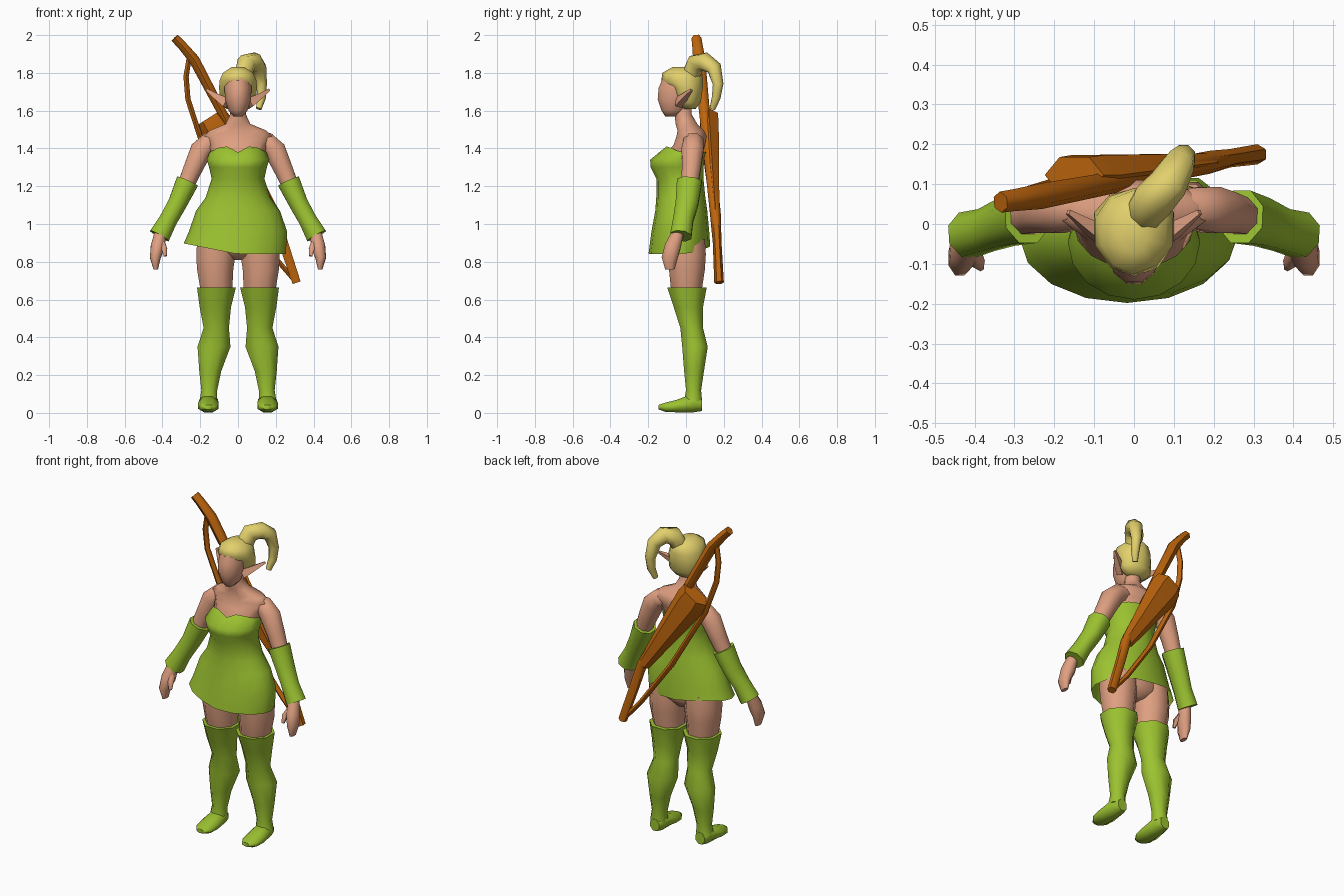
import bpy
import bmesh
from math import cos, sin, pi, radians
from mathutils import Vector

default_cube = bpy.data.objects.get("Cube")
if default_cube:
    bpy.data.objects.remove(default_cube, do_unlink=True)


def make_material(name, red, green, blue):
    material = bpy.data.materials.new(name)
    material.use_nodes = True
    colour = (red, green, blue, 1)
    material.diffuse_color = colour
    shader = material.node_tree.nodes["Principled BSDF"]
    shader.inputs["Base Color"].default_value = colour
    shader.inputs["Roughness"].default_value = .8
    return material


skin = make_material("warm skin", .74, .35, .22)
cloth = make_material("leaf green cloth", .33, .54, .03)
blonde = make_material("blonde hair", .76, .63, .15)
wood = make_material("orange brown wood", .51, .13, .004)

X, Y, Z = Vector((1, 0, 0)), Vector((0, 1, 0)), Vector((0, 0, 1))
HORIZONTAL = (X, Y)
UPRIGHT = (X, Z)


def path_frame(centres, index):
    """Cross-section axes at right angles to a path."""
    before = centres[max(index - 1, 0)]
    after = centres[min(index + 1, len(centres) - 1)]
    tangent = (after - before).normalized()
    across = tangent.cross(Y).normalized()
    return across, across.cross(tangent)


def loft(name, sections, material, sides=8, frame=None, turn=.5, capped=True, angle=60):
    """Skin a row of elliptical sections (x, y, z, half width, half depth)."""
    bm = bmesh.new()
    centres = [Vector(section[:3]) for section in sections]
    grow = 1 / cos(pi / sides)
    rings = []
    for index, section in enumerate(sections):
        across, deep = frame or path_frame(centres, index)
        width, depth = section[3] * grow, section[-1] * grow
        ring_verts = []
        for step in range(sides):
            turned = 2 * pi * (step + turn) / sides
            offset = across * width * cos(turned) + deep * depth * sin(turned)
            ring_verts.append(bm.verts.new(centres[index] + offset))
        rings.append(ring_verts)
    for lower, upper in zip(rings, rings[1:]):
        for step in range(sides):
            following = (step + 1) % sides
            bm.faces.new((lower[step], lower[following], upper[following], upper[step]))
    if capped:
        bm.faces.new(rings[0])
        bm.faces.new(rings[-1])
    bmesh.ops.recalc_face_normals(bm, faces=bm.faces)
    mesh = bpy.data.meshes.new(name)
    bm.to_mesh(mesh)
    bm.free()
    mesh.materials.append(material)
    mesh.polygons.foreach_set("use_smooth", [True] * len(mesh.polygons))
    mesh.set_sharp_from_angle(angle=radians(angle))
    part = bpy.data.objects.new(name, mesh)
    bpy.context.collection.objects.link(part)
    return part


def ring(z, width, front, back, x=0):
    """Horizontal section given by its front and back limits."""
    return (x, (front + back) / 2, z, width, (back - front) / 2)


def pair(name, sections, material, **options):
    """Build a part on the left and its mirror image on the right."""
    for side, sign in (("left", 1), ("right", -1)):
        mirrored = [(sign * section[0], *section[1:]) for section in sections]
        loft(side + "_" + name, mirrored, material, **options)


# Torso with sloping shoulders and neck
loft("torso", [
    ring(.81, .04, -.05, .06), ring(.86, .15, -.1, .1), ring(.95, .19, -.12, .1),
    ring(1.1, .17, -.12, .09), ring(1.24, .12, -.11, .07), ring(1.34, .13, -.13, .08),
    ring(1.42, .155, -.065, .1), ring(1.465, .18, -.05, .11), ring(1.495, .15, -.045, .095),
    ring(1.53, .065, -.055, .06), ring(1.58, .042, -.06, .03), ring(1.66, .042, -.06, .03),
], skin, sides=12, frame=HORIZONTAL)

# Strapless dress with an uneven hem and a heart neckline
DRESS_SIDES = 16
dress = loft("dress", [
    ring(.84, .265, -.195, .125, -.017), ring(.96, .255, -.18, .12), ring(1.07, .218, -.16, .11),
    ring(1.14, .168, -.155, .1), ring(1.24, .137, -.155, .09), ring(1.3, .15, -.185, .09),
    ring(1.34, .163, -.187, .095), ring(1.39, .148, -.11, .11),
], cloth, sides=DRESS_SIDES, frame=HORIZONTAL, turn=0, capped=False, angle=80)
points = dress.data.vertices
for point in points[:DRESS_SIDES]:
    point.co.z += .2 * max(0, -point.co.x) + .3 * max(0, point.co.y)
for point in points[-DRESS_SIDES:]:
    spread = abs(point.co.x) / .15
    point.co.z += .03 - .08 * abs(spread - .5) if point.co.y < 0 else -.01

# Head, hair cap, ponytail and pointed ears
loft("head", [
    ring(1.57, .025, -.11, -.04), ring(1.6, .05, -.13, 0), ring(1.66, .068, -.15, .04),
    ring(1.72, .072, -.145, .06), ring(1.78, .068, -.12, .06),
], skin, sides=12, frame=HORIZONTAL)
loft("hair_cap", [
    ring(1.61, .06, -.02, .05), ring(1.645, .095, -.055, .075), ring(1.72, .1, -.08, .085),
    ring(1.76, .098, -.125, .085), ring(1.8, .08, -.12, .08), ring(1.83, .035, -.07, .03),
], blonde, sides=10, frame=HORIZONTAL)
loft("ponytail", [
    (.03, .03, 1.8, .045), (.045, .055, 1.85, .05), (.085, .1, 1.86, .046),
    (.112, .15, 1.825, .038), (.125, .17, 1.74, .028), (.125, .16, 1.67, .023),
    (.11, .14, 1.61, .015),
], blonde)
pair("ear", [
    (.06, -.04, 1.64, .025, .018), (.1, -.015, 1.665, .018), (.165, .03, 1.71, .006),
], skin, sides=4)

# Arms, flared sleeves, hands
pair("upper_arm", [
    (.08, .045, 1.45, .035), (.15, .04, 1.435, .052), (.195, .035, 1.39, .058),
    (.24, .028, 1.29, .05), (.27, .02, 1.22, .045), (.31, .01, 1.14, .04),
], skin)
pair("sleeve", [
    (.268, .018, 1.225, .06, .066), (.32, .005, 1.11, .05, .06),
    (.37, -.015, 1.02, .048, .053), (.416, -.027, .937, .056),
], cloth)
pair("hand", [
    (.41, -.04, .96, .03), (.425, -.07, .88, .037, .042),
    (.438, -.087, .82, .028, .042), (.435, -.085, .76, .012, .025),
], skin)
pair("thumb", [
    (.41, -.06, .91, .02), (.39, -.1, .87, .015), (.385, -.11, .83, .008),
], skin, sides=6)

# Thighs, long boots, feet
pair("thigh", [
    ring(.92, .1, -.1, .1, .115), ring(.84, .104, -.1, .105, .117),
    ring(.76, .096, -.09, .1, .121), ring(.66, .085, -.08, .085, .115),
    ring(.6, .078, -.06, .08, .115),
], skin, frame=HORIZONTAL)
pair("boot", [
    ring(.665, .103, -.1, .11, .114), ring(.56, .083, -.065, .09, .12),
    ring(.45, .067, -.03, .09, .115), ring(.35, .087, -.02, .115, .127),
    ring(.22, .058, -.01, .095, .147), ring(.12, .042, 0, .08, .152),
    ring(.06, .047, -.01, .085, .157),
], cloth, frame=HORIZONTAL)
pair("foot", [
    (.155, .085, .045, .03, .035), (.155, .04, .053, .048, .05),
    (.157, -.05, .036, .055, .033), (.157, -.11, .03, .05, .024),
    (.155, -.145, .03, .025, .012),
], cloth, frame=UPRIGHT)

# Bow slung across the back, with its cord and tapered quiver
loft("bow_stave", [
    (-.335, .055, 1.985, .023), (-.3, .06, 1.95, .024), (-.232, .07, 1.87, .028),
    (-.1, .095, 1.62, .025), (.06, .13, 1.3, .025), (.19, .155, 1.06, .025),
    (.24, .165, .9, .025, .02), (.31, .175, .69, .022),
], wood, sides=6)
loft("bow_cord", [
    (-.255, .07, 1.9, .013), (-.275, .075, 1.78, .014), (-.265, .08, 1.66, .014),
    (-.2, .1, 1.46, .014), (0, .14, 1.1, .014), (.19, .165, .83, .013), (.3, .175, .7, .012),
], wood, sides=6)
loft("quiver", [
    (-.15, .123, 1.565, .076, .045), (-.115, .123, 1.51, .084, .05),
    (.18, .155, 1.06, .033, .022),
], wood, sides=6, turn=0, angle=30)
